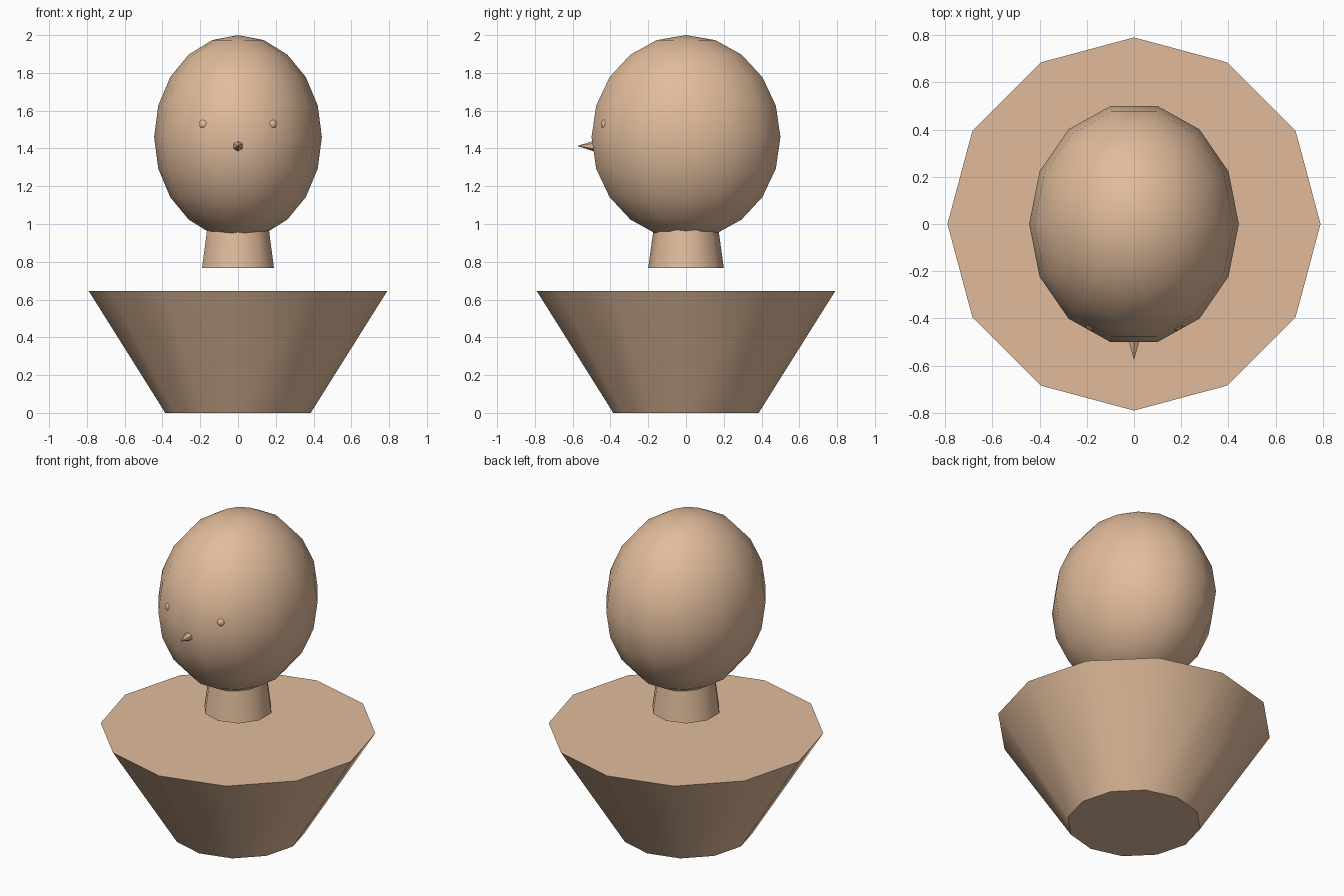
import bpy, bmesh, math
from mathutils import Matrix, Vector

if "Cube" in bpy.data.objects:
    bpy.data.objects.remove(bpy.data.objects["Cube"])

skin = bpy.data.materials.new("tan")
skin.diffuse_color = (0.75, 0.50, 0.33, 1)
skin.use_nodes = True
skin.node_tree.nodes["Principled BSDF"].inputs["Base Color"].default_value = skin.diffuse_color


def lathe(name, profile, sides, start=0.0, stretch=1.0, matrix=None, angle=40):
    """Revolve (radius, z) points around z; start is the first vertex angle."""
    bm = bmesh.new()
    rings = []
    for r, z in profile:
        if r < 1e-5:
            rings.append([bm.verts.new((0, 0, z))])
        else:
            rings.append([bm.verts.new((r * math.cos(start + math.tau * i / sides),
                                        r * stretch * math.sin(start + math.tau * i / sides), z))
                          for i in range(sides)])
    for a, b in zip(rings, rings[1:]):
        for i in range(sides):
            j = (i + 1) % sides
            quad = [a[i % len(a)], a[j % len(a)], b[j % len(b)], b[i % len(b)]]
            bm.faces.new(list(dict.fromkeys(quad)))
    for ring in (rings[0], rings[-1]):
        if len(ring) > 1:
            bm.faces.new(ring)
    bmesh.ops.recalc_face_normals(bm, faces=bm.faces)
    if matrix:
        bm.transform(matrix)
    mesh = bpy.data.meshes.new(name)
    bm.to_mesh(mesh)
    bm.free()
    mesh.materials.append(skin)
    ob = bpy.data.objects.new(name, mesh)
    bpy.context.collection.objects.link(ob)
    bpy.ops.object.select_all(action='DESELECT')
    ob.select_set(True)
    bpy.context.view_layer.objects.active = ob
    bpy.ops.object.shade_smooth_by_angle(angle=math.radians(angle))
    return ob


def ball(rx, rz, rings):
    """Half-circle profile for a sphere."""
    return [(rx * math.sin(math.pi * i / rings), -rz * math.cos(math.pi * i / rings))
            for i in range(rings + 1)]


# Torso: flared twelve-sided block
lathe("torso", [(0.385, 0), (0.79, 0.645)], 12, math.pi / 2)

# Neck: ten-sided tapered stub, floating above the torso
lathe("neck", [(0.2, 0.768), (0.168, 1.0)], 10, math.pi / 2)

# Head: stretched sphere
lathe("head", ball(0.444, 0.54, 10), 14, stretch=0.513 / 0.444,
      matrix=Matrix.Translation((0, 0, 1.46)))

# Nose: small six-sided spike pointing forward
lathe("nose", [(0.031, 0), (0, 0.095)], 6, math.pi / 2,
      matrix=Matrix.Translation((0, -0.48, 1.413)) @ Matrix.Rotation(math.pi / 2, 4, 'X'),
      angle=20)

# Eyes: small balls barely breaking the surface
for side, label in ((-1, "right"), (1, "left")):
    lathe("eye_" + label, ball(0.03, 0.03, 6), 10,
          matrix=Matrix.Translation(Vector((side * 0.178, -0.422, 1.528))))
